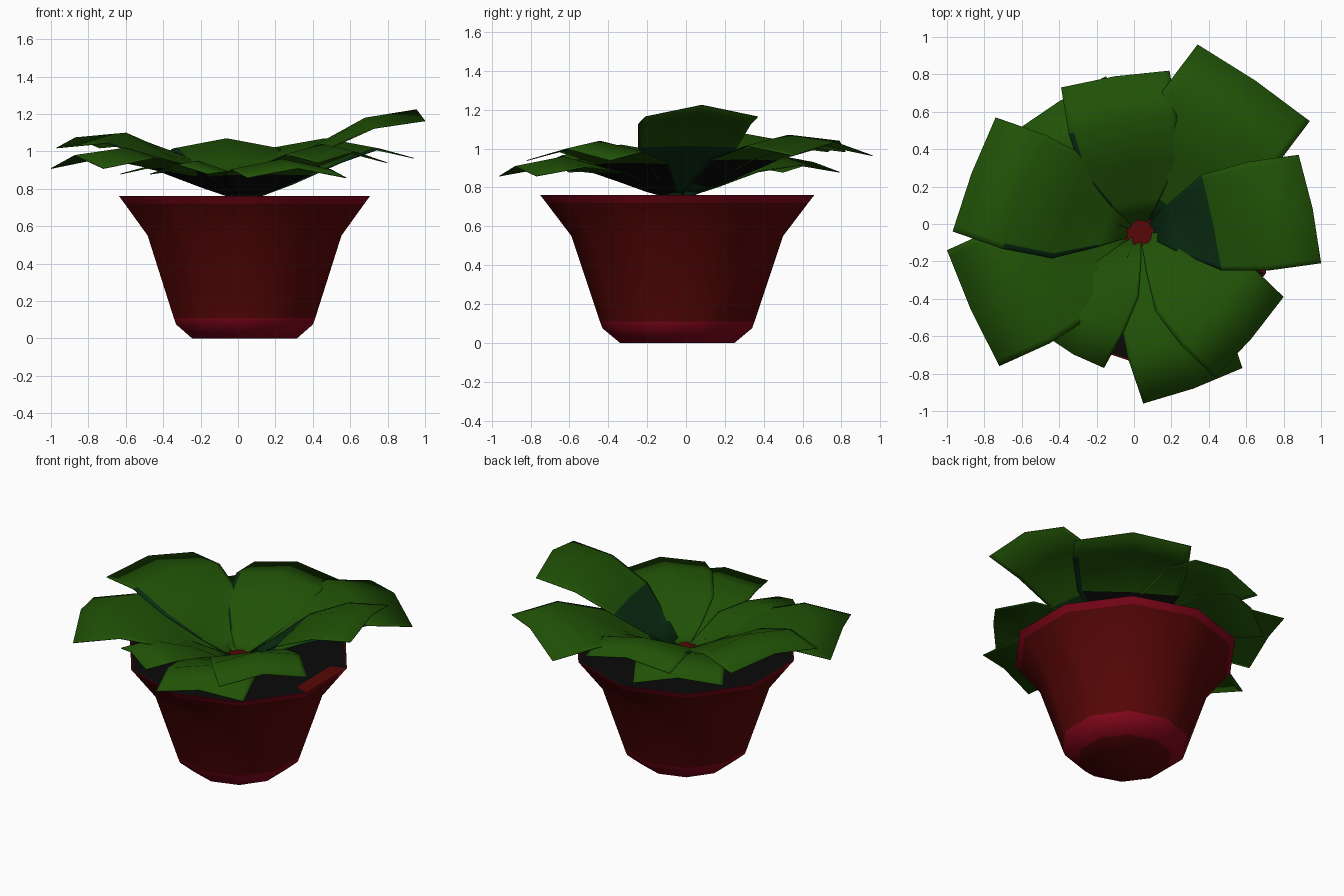
import bpy, bmesh, math
from mathutils import Vector

if "Cube" in bpy.data.objects:
    bpy.data.objects.remove(bpy.data.objects["Cube"])


def material(name, rgb):
    m = bpy.data.materials.new(name)
    m.diffuse_color = (*rgb, 1)
    m.use_nodes = True
    m.node_tree.nodes["Principled BSDF"].inputs["Base Color"].default_value = m.diffuse_color
    return m


RED = material("pot red", (0.10, 0.002, 0.002))
CRIMSON = material("crimson trim", (0.235, 0.002, 0.011))
SOIL = material("dark soil", (0.003, 0.003, 0.003))
GREEN = material("leaf green", (0.015, 0.085, 0.002))
DEEP = material("deep green", (0.003, 0.026, 0.006))

CENTRE = Vector((0.035, -0.045, 0))
SIDES = 10


def finish(bm, name, mats):
    mesh = bpy.data.meshes.new(name)
    bm.to_mesh(mesh)
    bm.free()
    for m in mats:
        mesh.materials.append(m)
    obj = bpy.data.objects.new(name, mesh)
    bpy.context.collection.objects.link(obj)
    return obj


def ring(bm, r, z):
    return [bm.verts.new(CENTRE + Vector((r * math.cos(a), r * math.sin(a), z)))
            for a in (math.pi / 2 + 2 * math.pi * k / SIDES for k in range(SIDES))]


# Pot: ten-sided turned profile with crimson foot and rim bands
profile = [(0.295, 0), (0.385, 0.075), (0.398, 0.11), (0.545, 0.55), (0.674, 0.72), (0.705, 0.76)]
bm = bmesh.new()
rings = [ring(bm, r, z) for r, z in profile]
bm.faces.new(rings[0][::-1]).smooth = True
for i, (lo, hi) in enumerate(zip(rings, rings[1:])):
    for k in range(SIDES):
        n = (k + 1) % SIDES
        f = bm.faces.new((lo[k], lo[n], hi[n], hi[k]))
        f.smooth = True
        f.material_index = 1 if i in (0, 1, 4) else 0
finish(bm, "pot", [RED, CRIMSON])

# Soil: flat, level with the rim; red hairline edge, red strip at right, red centre
bm = bmesh.new()
soil = [ring(bm, r, 0.759) for r in (0.704, 0.696, 0.60, 0.09)]
mid = bm.verts.new(CENTRE + Vector((0, 0, 0.759)))
for k in range(SIDES):
    n = (k + 1) % SIDES
    for i, (a, b) in enumerate(zip(soil, soil[1:])):
        f = bm.faces.new((a[k], a[n], b[n], b[k]))
        on_right = f.calc_center_median().x - CENTRE.x > 0.59
        f.material_index = 1 if i == 0 or (i == 1 and on_right) else 0
    bm.faces.new((mid, soil[3][k], soil[3][n])).material_index = 1
finish(bm, "soil", [SOIL, RED])


# Leaf: ridged sheet that rises from the centre, widens and bends over.
# deep = number of deep green rows at the base, strip = side with a deep green edge
def leaf(name, left, right, crest, tip, corner, deep=0, strip=None):
    l, r = Vector((*left, 0)), Vector((*right, 0))
    run = (l + r) / 2 - CENTRE
    half = (l - r) / 2
    rise = crest - 0.75
    # position along leaf, width factor, ridge height, edge height
    stations = [(0.06, 0.15, 0.75, 0.76),
                (0.20, 0.46, 0.75 + rise * 0.16, 0.75 + rise * 0.24),
                (0.42, 0.88, 0.75 + rise * 0.62, 0.75 + rise * 0.60),
                (0.70, 1.00, crest, crest - 0.055),
                (1.00, 1.00, tip, corner)]
    bm = bmesh.new()
    rows = []
    for t, w, zm, ze in stations:
        row = []
        for u in (1, 0.9, 0, -0.9, -1):
            p = CENTRE + run * t + half * w * u
            p += run.normalized() * 0.015 * t * (1 - abs(u))
            p.z = zm + (ze - zm) * abs(u)
            row.append(bm.verts.new(p))
        rows.append(row)
    for i, (a, b) in enumerate(zip(rows, rows[1:])):
        for k in range(4):
            f = bm.faces.new((a[k], a[k + 1], b[k + 1], b[k]))
            f.smooth = True
            f.material_index = 0 if i > 1 else 1
            if i < deep or (k == strip and i in (1, 2)):
                f.material_index = 2
    bm.normal_update()
    # last three slots colour the underside
    obj = finish(bm, name, [GREEN, GREEN, DEEP, GREEN, SOIL, DEEP])
    s = obj.modifiers.new("thickness", 'SOLIDIFY')
    s.thickness = 0.004
    s.offset = -1
    s.material_offset = 3
    s.material_offset_rim = 0


# Corners run left then right as seen from the centre looking outward
LEFT, RIGHT = 0, 3
leaf("leaf_back_right", (0.34, 0.96), (0.94, 0.55), 1.07, 1.035, 0.965, 1, RIGHT)
leaf("leaf_right", (0.88, 0.37), (1.0, -0.21), 1.18, 1.225, 1.165, 2)
leaf("leaf_front_right", (0.80, -0.39), (0.43, -0.82), 1.04, 1.0, 0.94)
leaf("leaf_front", (0.58, -0.77), (0.05, -0.96), 0.96, 0.91, 0.86)
leaf("leaf_front_left", (-0.16, -0.77), (-0.47, -0.60), 0.95, 0.93, 0.88)
leaf("leaf_left_low", (-0.72, -0.76), (-1.0, -0.14), 1.02, 0.98, 0.91)
leaf("leaf_left", (-0.97, -0.04), (-0.74, 0.57), 1.10, 1.075, 1.02, 0, LEFT)
leaf("leaf_back_left", (-0.63, 0.50), (-0.15, 0.79), 0.97, 0.93, 0.88)
leaf("leaf_back", (-0.39, 0.73), (0.19, 0.82), 1.07, 1.04, 0.985, 0, LEFT)
